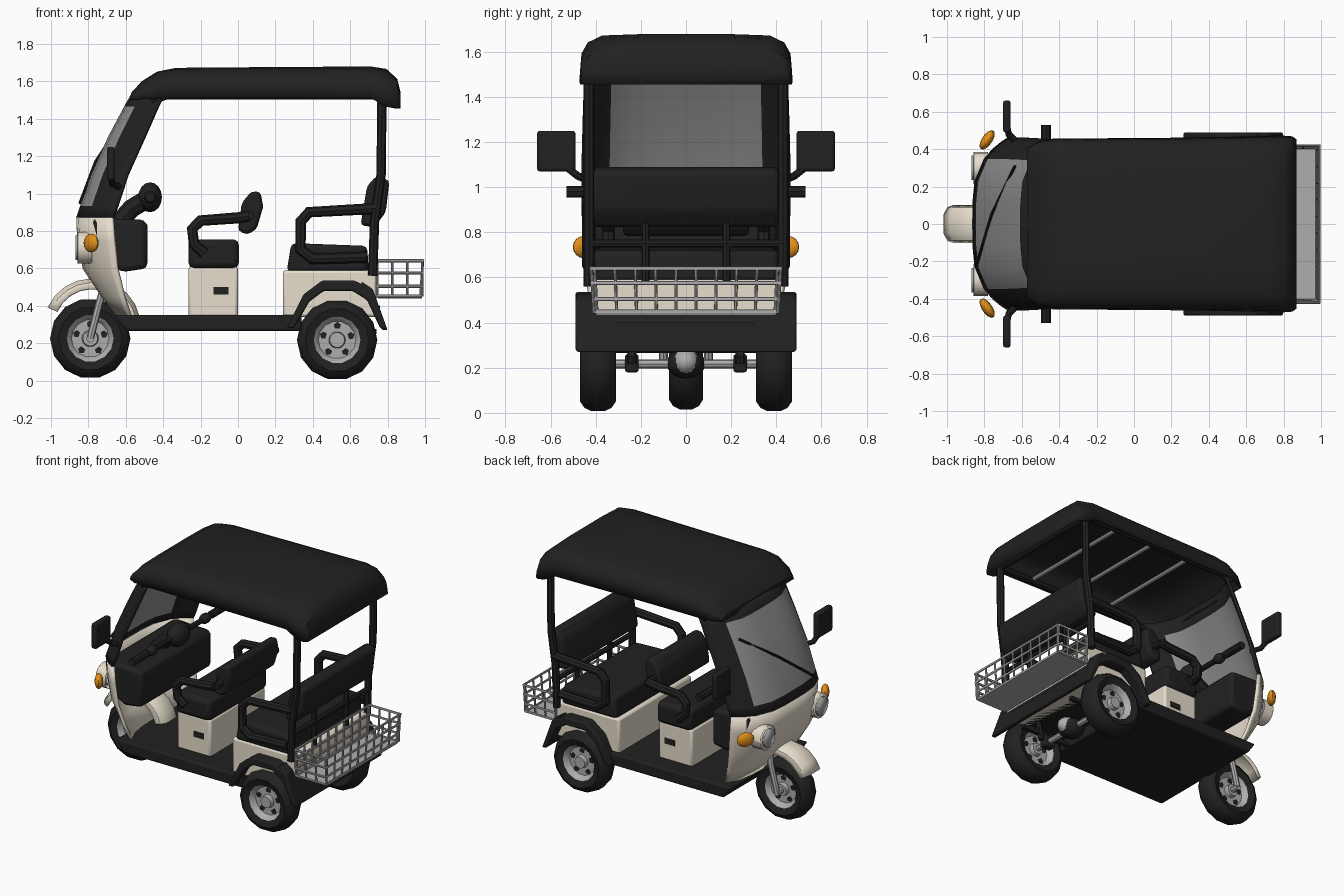
import bpy, bmesh, math
from mathutils import Vector

if "Cube" in bpy.data.objects:
    bpy.data.objects.remove(bpy.data.objects["Cube"])


def mat(name, col):
    m = bpy.data.materials.new(name)
    m.diffuse_color = (*col, 1)
    m.use_nodes = True
    m.node_tree.nodes["Principled BSDF"].inputs["Base Color"].default_value = m.diffuse_color
    return m


BLACK = mat("black", (0.015, 0.015, 0.015))
CREAM = mat("cream", (0.80, 0.73, 0.61))
SILVER = mat("silver", (0.42, 0.42, 0.42))
GLASS = mat("grey_glass", (0.28, 0.28, 0.28))
ORANGE = mat("orange", (0.75, 0.27, 0.01))


def finish(name, bm, *mats, bevel=0, thick=0):
    bmesh.ops.recalc_face_normals(bm, faces=bm.faces)
    me = bpy.data.meshes.new(name)
    bm.to_mesh(me)
    bm.free()
    ob = bpy.data.objects.new(name, me)
    bpy.context.collection.objects.link(ob)
    for m in mats:
        me.materials.append(m)
    if thick:
        s = ob.modifiers.new("thickness", 'SOLIDIFY')
        s.thickness, s.offset = thick, 0
    if bevel:
        b = ob.modifiers.new("bevel", 'BEVEL')
        b.width, b.segments = bevel, 2
    return ob


def prism(name, pts, y0, y1, m, bevel=0.0):
    """Side profile (x, z) extruded across the width."""
    bm = bmesh.new()
    a = [bm.verts.new((x, y0, z)) for x, z in pts]
    b = [bm.verts.new((x, y1, z)) for x, z in pts]
    bm.faces.new(a)
    bm.faces.new(b)
    for i in range(len(a)):
        j = (i + 1) % len(a)
        bm.faces.new((a[i], a[j], b[j], b[i]))
    return finish(name, bm, m, bevel=bevel)


def box(name, x, y, z, m, bevel=0.0):
    return prism(name, [(x[0], z[0]), (x[1], z[0]), (x[1], z[1]), (x[0], z[1])], y[0], y[1], m, bevel)


def loft(name, rings, mats, rule=None, caps=(), **kw):
    """Skin a list of open point rows."""
    bm = bmesh.new()
    vs = [[bm.verts.new(p) for p in r] for r in rings]
    for r, s in zip(vs, vs[1:]):
        for i in range(len(r) - 1):
            f = bm.faces.new((r[i], r[i + 1], s[i + 1], s[i]))
            if rule:
                f.material_index = rule(f.calc_center_median())
    for c in caps:
        bm.faces.new(vs[c])
    return finish(name, bm, *mats, **kw)


def tube(name, pts, r, m):
    cu = bpy.data.curves.new(name, 'CURVE')
    cu.dimensions, cu.bevel_depth, cu.bevel_resolution, cu.use_fill_caps = '3D', r, 2, True
    sp = cu.splines.new('POLY')
    sp.points.add(len(pts) - 1)
    for p, q in zip(sp.points, pts):
        p.co = (*q, 1)
    cu.materials.append(m)
    ob = bpy.data.objects.new(name, cu)
    bpy.context.collection.objects.link(ob)
    bpy.ops.object.select_all(action='DESELECT')
    ob.select_set(True)
    bpy.context.view_layer.objects.active = ob
    bpy.ops.object.convert(target='MESH')


def lathe(name, prof, centre, m, n=14):
    """Profile (radius, y) spun around the wheel axis."""
    rings = [[Vector(centre) + Vector((r * math.cos(a), y, r * math.sin(a))) for r, y in prof]
             for a in [2 * math.pi * k / n for k in range(n + 1)]]
    ob = loft(name, rings, [m])
    bm = bmesh.new()
    bm.from_mesh(ob.data)
    bmesh.ops.remove_doubles(bm, verts=bm.verts, dist=1e-5)
    bmesh.ops.recalc_face_normals(bm, faces=bm.faces)
    bm.to_mesh(ob.data)
    bm.free()


def ball(name, centre, size, m):
    bm = bmesh.new()
    bmesh.ops.create_uvsphere(bm, u_segments=14, v_segments=8, radius=1)
    for v in bm.verts:
        v.co = Vector(centre) + Vector([a * b for a, b in zip(v.co, size)])
    return finish(name, bm, m)


# Wheels: tyre, dished rim, hub and dark rim openings
def wheel(name, c, w):
    half = [(.215, .35 * w), (.20, .75 * w), (.17, w), (.125, .8 * w)]
    lathe(name + "_tyre", [(r, -y) for r, y in half[::-1]] + half, c, BLACK)
    rim = [(0, .055), (.04, .055), (.045, .025), (.1, .025), (.115, .05), (.13, .062)]
    lathe(name + "_rim", rim + [(r, -y) for r, y in rim[::-1]], c, SILVER)
    for k in range(5):
        a = 2 * math.pi * k / 5 + .3
        x, z = c[0] + .077 * math.cos(a), c[2] + .077 * math.sin(a)
        pts = [(x + .02 * math.cos(a + q), z + .02 * math.sin(a + q)) for q in (0, 1.3, 2.4, 3.9, 5)]
        prism(name + "_rim_opening", pts, c[1] - .029, c[1] + .029, BLACK)


wheel("front_wheel", (-.79, 0, .225), .076)
for s in (-1, 1):
    wheel("rear_wheel", (.53, s * .39, .217), .08)

# Front fork and fender
for s in (-1, 1):
    tube("fork", [(-.79, s * .1, .225), (-.74, s * .1, .42), (-.70, s * .06, .56)], .02, SILVER)
tube("front_axle", [(-.79, -.11, .225), (-.79, .11, .225)], .022, SILVER)
rings = []
for k in range(11):
    a = math.radians(156 - k * 16)
    rings.append([(-.78 + r * math.cos(a), y, .285 + r * math.sin(a)) for y, r in
                  ((-.095, .205), (-.085, .235), (-.05, .255), (.05, .255), (.085, .235), (.095, .205))])
loft("front_fender", rings, [CREAM], thick=.012)

# Front shield (cream) and curved windscreen with black frame
half = [0, .25, .5, .755, .88, .95, 1]
T = [-t for t in half[:0:-1]] + half


def front_row(z, xc, xe, w):
    return [(xc + (xe - xc) * t ** 4, t * w, z) for t in T]


loft("front_shield", [front_row(*r) for r in ((.33, -.63, -.57, .38), (.45, -.72, -.61, .41), (.6, -.82, -.645, .44),
     (.75, -.85, -.66, .45), (.875, -.855, -.67, .452))], [CREAM], thick=.02)
loft("windscreen", [front_row(*r) for r in ((.87, -.855, -.67, .455), (.93, -.835, -.645, .455), (1.1, -.775, -.59, .455),
     (1.3, -.685, -.50, .45), (1.46, -.60, -.43, .445), (1.54, -.555, -.39, .44))], [BLACK, GLASS],
     rule=lambda c: int(abs(c.y) < .34 and .93 < c.z < 1.46), thick=.02)
tube("wiper", [(-.845, -.23, .95), (-.762, .05, 1.17), (-.637, .31, 1.36)], .008, BLACK)

# Lights and mirrors
for s in (-1, 1):
    for nm, r, x, m in (("headlight_ring", .085, -.855, CREAM), ("headlight", .065, -.868, SILVER)):
        circ = [(s * .3 + r * math.cos(k * math.pi / 8), .71 + r * math.sin(k * math.pi / 8)) for k in range(17)]
        loft(nm, [[(-.78, y, z) for y, z in circ], [(x, y, z) for y, z in circ]], [m])
        prism_bm = bmesh.new()
        prism_bm.faces.new([prism_bm.verts.new((x, y, z)) for y, z in circ[:-1]])
        finish(nm + "_face", prism_bm, m, thick=.004)
    ob = ball("indicator", (0, 0, 0), (.028, .06, .05), ORANGE)
    ob.location, ob.rotation_euler = (-.785, s * .45, .735), (0, 0, -s * .6)
    box("mirror", (-.70, -.66), sorted((s * .49, s * .66)), (1.07, 1.25), BLACK, .012)
    tube("mirror_arm", [(-.62, s * .43, 1.03), (-.67, s * .48, 1.05), (-.68, s * .53, 1.09)], .018, BLACK)

# Dashboard and steering
prism("dashboard", [(-.78, .87), (-.50, .86), (-.485, .83), (-.485, .6), (-.62, .58), (-.74, .65)], -.40, .40, BLACK, .025)
tube("steering_column", [(-.64, 0, .84), (-.57, 0, .92), (-.47, 0, .98)], .05, BLACK)
ball("instrument_pod", (-.47, 0, .98), (.065, .10, .08), BLACK)
tube("handlebar", [(-.47, -.45, .98), (-.47, .45, .98)], .018, BLACK)
for s in (-1, 1):
    tube("grip", [(-.47, s * .36, .98), (-.47, s * .53, .98)], .026, BLACK)
    ball("switch_block", (-.47, s * .3, .98), (.035, .05, .035), BLACK)

# Floor and chassis
prism("floor", [(-.66, .35), (-.60, .265), (.34, .265), (.34, .35)], -.44, .44, BLACK, .012)
box("rear_chassis", (.3, .76), (-.31, .31), (.34, .40), BLACK)

# Front seat
box("front_seat_base", (-.265, .0), (-.31, .31), (.34, .61), CREAM, .015)
box("front_seat_cushion", (-.265, .005), (-.33, .33), (.60, .755), BLACK, .03)
prism("front_backrest", [(.0, .80), (.02, .95), (.07, 1.01), (.12, 1.01), (.135, .93), (.10, .81), (.05, .78)],
      -.28, .28, BLACK, .02)
for x in (-.13,):
    box("seat_catch", (x, x + .08), (-.314, .314), (.46, .50), BLACK)
for s in (-1, 1):
    tube("front_armrest", [(x, s * .345, z) for x, z in
         ((-.18, .68), (-.235, .73), (-.245, .81), (-.20, .855), (0, .87), (.06, .88))], .03, BLACK)
tube("front_backrest_bar", [(.06, -.345, .88), (.06, .345, .88)], .025, BLACK)

# Rear seat
box("rear_seat_base", (.24, .74), (-.41, .41), (.34, .59), CREAM, .015)
prism("rear_seat_cushion", [(.26, .58), (.285, .735), (.69, .72), (.70, .58)], -.41, .41, BLACK, .025)
prism("rear_backrest", [(.655, .83), (.69, 1.04), (.74, 1.095), (.81, 1.07), (.79, .9), (.73, .82)], -.41, .41, BLACK, .02)
for s in (-1, 1):
    tube("rear_armrest", [(x, s * .43, z) for x, z in
         ((.69, .66), (.40, .65), (.335, .70), (.335, .85), (.38, .90), (.74, .92))], .03, BLACK)
    tube("rear_post", [(.77, s * .43, 1.53), (.765, s * .43, 1.1), (.73, s * .43, .85), (.72, s * .43, .56)], .025, BLACK)
    tube("backrest_support", [(.73, s * .18, .58), (.73, s * .18, .86)], .018, BLACK)
tube("rear_cross_rail", [(.73, -.43, .75), (.73, .43, .75)], .018, BLACK)

# Rear fenders and tail skirt
outer = [(.26, .28), (.35, .46), (.45, .535), (.62, .535), (.72, .49), (.80, .27)]
inner = [(.76, .28), (.69, .43), (.61, .48), (.46, .48), (.38, .42), (.30, .28)]
for s in (-1, 1):
    prism("rear_fender", outer + inner, *sorted((s * .30, s * .49)), BLACK, .01)
prism("tail_skirt", [(.66, .53), (.72, .49), (.80, .27), (.77, .27), (.69, .47), (.66, .48)], -.485, .485, BLACK, .008)

# Rear axle
tube("rear_axle", [(.53, -.36, .217), (.53, .36, .217)], .02, SILVER)
ball("differential", (.53, 0, .217), (.09, .085, .065), BLACK)
ball("differential_cover", (.55, 0, .225), (.085, .06, .06), SILVER)
for s in (-1, 1):
    box("spring_block", (.49, .57), sorted((s * .21, s * .27)), (.18, .26), BLACK, .01)
    box("leaf_spring", (.36, .74), sorted((s * .225, s * .255)), (.25, .275), BLACK)
    tube("shock_absorber", [(.58, s * .24, .22), (.62, s * .24, .40)], .02, BLACK)

# Rear basket: solid tray, hoops and uprights
box("basket_tray", (.75, .985), (-.40, .40), (.44, .45), SILVER)
for z, g in ((.45, -.012), (.505, -.008), (.575, -.003), (.64, 0)):
    x, y = .99 + g, .42 + g
    tube("basket_hoop", [(.745, -y, z), (x, -y, z), (x, y, z), (.745, y, z), (.745, -y, z)], .009, SILVER)
for k in range(10):
    y = -.405 + .09 * k
    for x in (.745, .988):
        tube("basket_upright", [(x - (.012 if x > .9 else 0), y * .975, .45), (x, y, .64)], .007, SILVER)
for s in (-1, 1):
    for x in (.745, .825, .905, .985):
        tube("basket_side_upright", [(x, s * .408, .45), (x, s * .42, .64)], .007, SILVER)

# Canopy roof: hollow shell with closed ends, side rails and crossbars
rings = []
for x, zt, zb, w in ((-.565, 1.535, 1.50, .40), (-.51, 1.595, 1.505, .435), (-.43, 1.645, 1.51, .45), (-.33, 1.665, 1.51, .45),
                     (.3, 1.67, 1.51, .455), (.71, 1.672, 1.51, .463), (.79, 1.66, 1.465, .466), (.845, 1.61, 1.455, .462),
                     (.862, 1.54, 1.455, .45)):
    h = zt - zb
    hp = [(w, zb), (w * .985, zb + .5 * h), (w * .93, zb + .78 * h), (w * .8, zb + .96 * h), (w * .4, zt)]
    rings.append([(x, y, z) for y, z in hp] + [(x, -y, z) for y, z in hp[::-1]])
loft("canopy", rings, [BLACK], caps=(0, -1), thick=.014)
for s in (-1, 1):
    tube("roof_rail", [(-.46, s * .42, 1.50), (-.38, s * .43, 1.525), (.77, s * .43, 1.525)], .022, BLACK)
for x in (-.1, .2, .5):
    tube("roof_crossbar", [(x, -.42, 1.53), (x, .42, 1.53)], .014, SILVER)
tube("rear_roof_bar", [(.77, -.43, 1.52), (.77, .43, 1.52)], .022, BLACK)

# Smooth shading with sharp edges kept
bpy.ops.object.select_all(action='SELECT')
bpy.ops.object.shade_smooth_by_angle(angle=math.radians(35))
